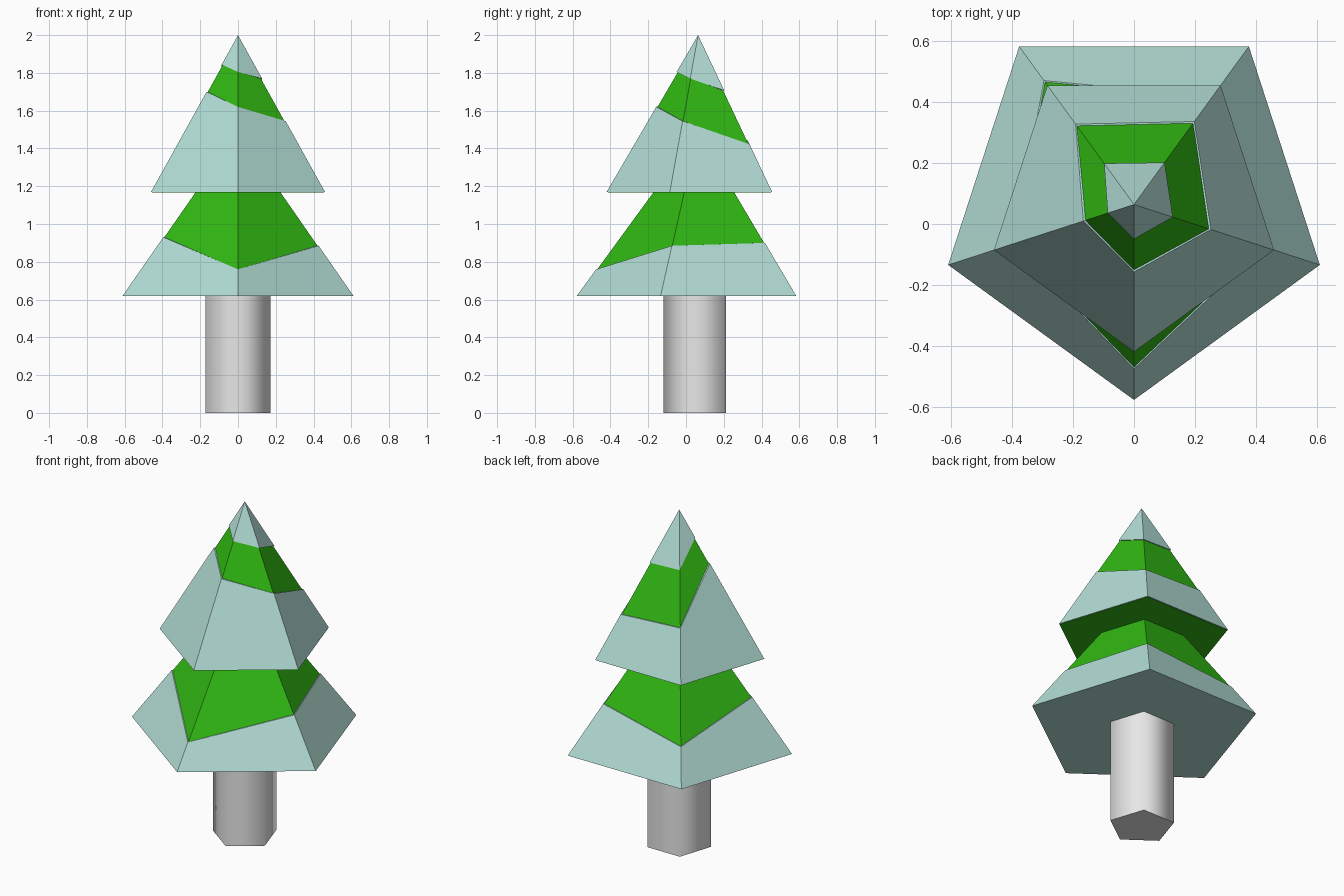
import bpy, bmesh
from math import sin, cos, tau

cube = bpy.data.objects.get("Cube")
if cube:
    bpy.data.objects.remove(cube)

AXIS_Y = 0.064   # the tree axis sits slightly behind the origin
SIDES = 5


def material(name, rgb):
    m = bpy.data.materials.new(name)
    m.use_nodes = True
    m.diffuse_color = (*rgb, 1)
    m.node_tree.nodes["Principled BSDF"].inputs["Base Color"].default_value = (*rgb, 1)
    return m


snow = material("pale snow", (0.45, 0.73, 0.67))
green = material("needle green", (0.03, 0.48, 0.006))
grey = material("trunk grey", (0.8, 0.8, 0.8))


def ring(radii, heights):
    """Pentagon ring with one corner to the front, counter-clockwise."""
    pts = []
    for i, (r, z) in enumerate(zip(radii, heights)):
        a = tau * i / SIDES
        pts.append((r * sin(a), AXIS_Y - r * cos(a), z))
    return pts


def flat_ring(r, z):
    return ring([r] * SIDES, [z] * SIDES)


def skin(name, rings, mat, cap_start=False, cap_end=False, smooth=False):
    """Bridge successive rings; a ring of one point becomes a tip."""
    bm = bmesh.new()
    loops = [[bm.verts.new(p) for p in pts] for pts in rings]
    for a, b in zip(loops, loops[1:]):
        for i in range(SIDES):
            j = (i + 1) % SIDES
            corners = [a[i], a[j]] + ([b[0]] if len(b) == 1 else [b[j], b[i]])
            bm.faces.new(corners).smooth = smooth
    if cap_start:
        bm.faces.new(loops[0][::-1])
    if cap_end:
        bm.faces.new(loops[-1])
    bm.normal_update()
    mesh = bpy.data.meshes.new(name)
    bm.to_mesh(mesh)
    bm.free()
    mesh.materials.append(mat)
    obj = bpy.data.objects.new(name, mesh)
    bpy.context.collection.objects.link(obj)
    return obj


class Tier:
    """A five-sided cone of foliage with a thin snow layer over it."""

    def __init__(self, radius, base, tip, thickness):
        self.radius, self.base, self.tip, self.t = radius, base, tip, thickness

    def on_cone(self, heights, inset=0):
        k = self.radius / (self.tip - self.base)
        return ring([k * (self.tip - z) - inset for z in heights], heights)

    def foliage(self, name, base):
        k = self.radius / (self.tip - self.base)
        r = k * (self.tip - base) - self.t
        skin(name, [flat_ring(r, base), [(0, AXIS_Y, self.tip - self.t / k)]],
             green, cap_start=True)

    def snow_band(self, name, edge, closed):
        low = [self.base] * SIDES
        rings = [self.on_cone(low), self.on_cone(edge), self.on_cone(edge, self.t * 1.3)]
        if not closed:
            rings.insert(0, self.on_cone(low, self.t * 1.3))
        skin(name, rings, snow, cap_start=closed)

    def snow_cap(self, name, edge):
        skin(name, [self.on_cone(edge, self.t * 1.3), self.on_cone(edge),
                    [(0, AXIS_Y, self.tip)]], snow)


# Trunk
skin("trunk", [flat_ring(0.182, 0), flat_ring(0.182, 0.63)], grey,
     cap_start=True, cap_end=True, smooth=True)

# Edge heights run: front, left front, left back, right back, right front
lower = Tier(0.642, 0.62, 1.5, 0.006)
lower.foliage("lower_foliage", 0.635)
lower.snow_band("lower_snow", [0.76, 0.885, 0.90, 0.81, 0.93], closed=True)

upper = Tier(0.484, 1.17, 2.0, 0.007)
upper.foliage("upper_foliage", 1.167)
upper.snow_band("upper_snow", [1.62, 1.545, 1.422, 1.44, 1.70], closed=False)
upper.snow_cap("top_snow", [1.805, 1.77, 1.707, 1.714, 1.844])
